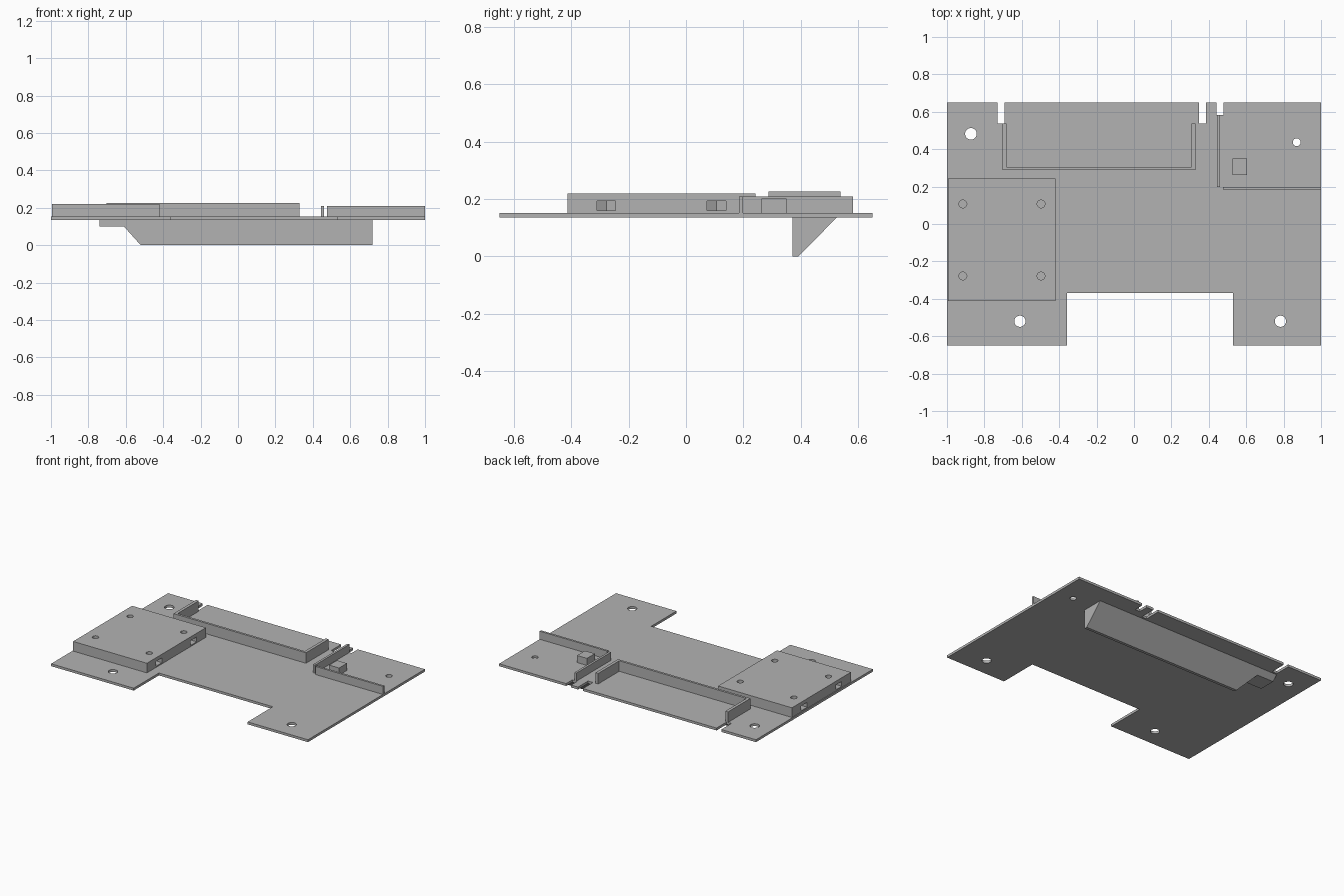
import bpy, bmesh, math
from mathutils import Vector

if "Cube" in bpy.data.objects:
    bpy.data.objects.remove(bpy.data.objects["Cube"])

grey = bpy.data.materials.new("light grey plastic")
grey.use_nodes = True
grey.diffuse_color = (0.45, 0.45, 0.45, 1)
grey.node_tree.nodes["Principled BSDF"].inputs["Base Color"].default_value = grey.diffuse_color

PLATE_LOW, PLATE_TOP = 0.135, 0.152
SINK = 0.145  # parts on the plate start slightly inside it


def prism(name, points, offset):
    """Extrude a closed outline of 3D points along an offset."""
    bm = bmesh.new()
    face = bm.faces.new([bm.verts.new(p) for p in points])
    moved = bmesh.ops.extrude_face_region(bm, geom=[face])["geom"]
    bmesh.ops.translate(bm, vec=Vector(offset),
                        verts=[g for g in moved if isinstance(g, bmesh.types.BMVert)])
    bmesh.ops.recalc_face_normals(bm, faces=bm.faces)
    mesh = bpy.data.meshes.new(name)
    bm.to_mesh(mesh)
    bm.free()
    obj = bpy.data.objects.new(name, mesh)
    bpy.context.collection.objects.link(obj)
    mesh.materials.append(grey)
    return obj


def upright(name, outline, z0, z1):
    return prism(name, [(x, y, z0) for x, y in outline], (0, 0, z1 - z0))


def box(name, x0, x1, y0, y1, z0, z1):
    return upright(name, [(x0, y0), (x1, y0), (x1, y1), (x0, y1)], z0, z1)


def cylinder(name, x, y, radius, z0, z1, sides=32):
    ring = [math.tau * i / sides for i in range(sides)]
    return upright(name, [(x + radius * math.cos(a), y + radius * math.sin(a)) for a in ring], z0, z1)


def combine(obj, tool, operation="DIFFERENCE"):
    """Apply a boolean and discard the tool."""
    mod = obj.modifiers.new("cut", "BOOLEAN")
    mod.operation, mod.solver, mod.object = operation, "EXACT", tool
    bpy.context.view_layer.objects.active = obj
    bpy.ops.object.modifier_apply(modifier=mod.name)
    bpy.data.objects.remove(tool)


def smooth(obj):
    bpy.ops.object.select_all(action="DESELECT")
    obj.select_set(True)
    bpy.context.view_layer.objects.active = obj
    bpy.ops.object.shade_smooth_by_angle(angle=math.radians(30))


# Base plate with a front cutout and three rear slits
base = box("base_plate", -1, 1, -0.65, 0.65, PLATE_LOW, PLATE_TOP)
for x0, x1, y0, y1 in [(-0.357, 0.53, -0.8, -0.37), (-0.73, -0.693, 0.538, 0.8),
                       (0.348, 0.386, 0.538, 0.8), (0.44, 0.478, 0.582, 0.8)]:
    combine(base, box("cutter", x0, x1, y0, y1, 0, 0.3))

# Mounting holes
for x, y, r in [(-0.872, 0.482, 0.031), (0.87, 0.437, 0.021),
                (-0.61, -0.52, 0.03), (0.783, -0.52, 0.03)]:
    combine(base, cylinder("cutter", x, y, r, 0, 0.3))
smooth(base)

# Raised block with four screw holes and nut slots opening on both sides
block = box("mounting_block", -0.995, -0.42, -0.413, 0.243, SINK, 0.22)
for x, side in [(-0.915, -1), (-0.497, 1)]:
    for y in (-0.278, 0.107):
        combine(block, cylinder("cutter", x, y, 0.021, PLATE_TOP, 0.3))
        # Pointed inner end, open outer end
        slot = [(x - side * dx, y + dy) for dx, dy in
                [(0.038, 0), (0.019, 0.033), (-0.15, 0.033), (-0.15, -0.033), (0.019, -0.033)]]
        combine(block, upright("cutter", slot, 0.16, 0.194))
smooth(block)

# U-shaped tray wall at the back
tray = [(-0.704, 0.538), (-0.704, 0.288), (0.328, 0.288), (0.328, 0.538),
        (0.307, 0.538), (0.307, 0.304), (-0.683, 0.304), (-0.683, 0.538)]
upright("tray_wall", tray, SINK, 0.226)

# Thin divider walls and small rest block in the rear corner
box("divider_wall", 0.445, 0.461, 0.199, 0.582, SINK, 0.209)
box("corner_wall", 0.476, 1, 0.184, 0.199, SINK, 0.209)
box("rest_block", 0.526, 0.603, 0.263, 0.35, SINK, 0.202)

# Wedge foot below the plate: side profile trimmed by a front profile
side_profile = [(0.372, 0.14), (0.372, 0), (0.392, 0), (0.53, 0.14)]
foot = prism("wedge_foot", [(-0.74, y, z) for y, z in side_profile], (1.46, 0, 0))
trim = [(-0.8, 0.1), (-0.61, 0.1), (-0.52, 0), (-0.52, -0.1), (-0.8, -0.1)]
combine(foot, prism("cutter", [(x, 0.2, z) for x, z in trim], (0, 0.5, 0)))
